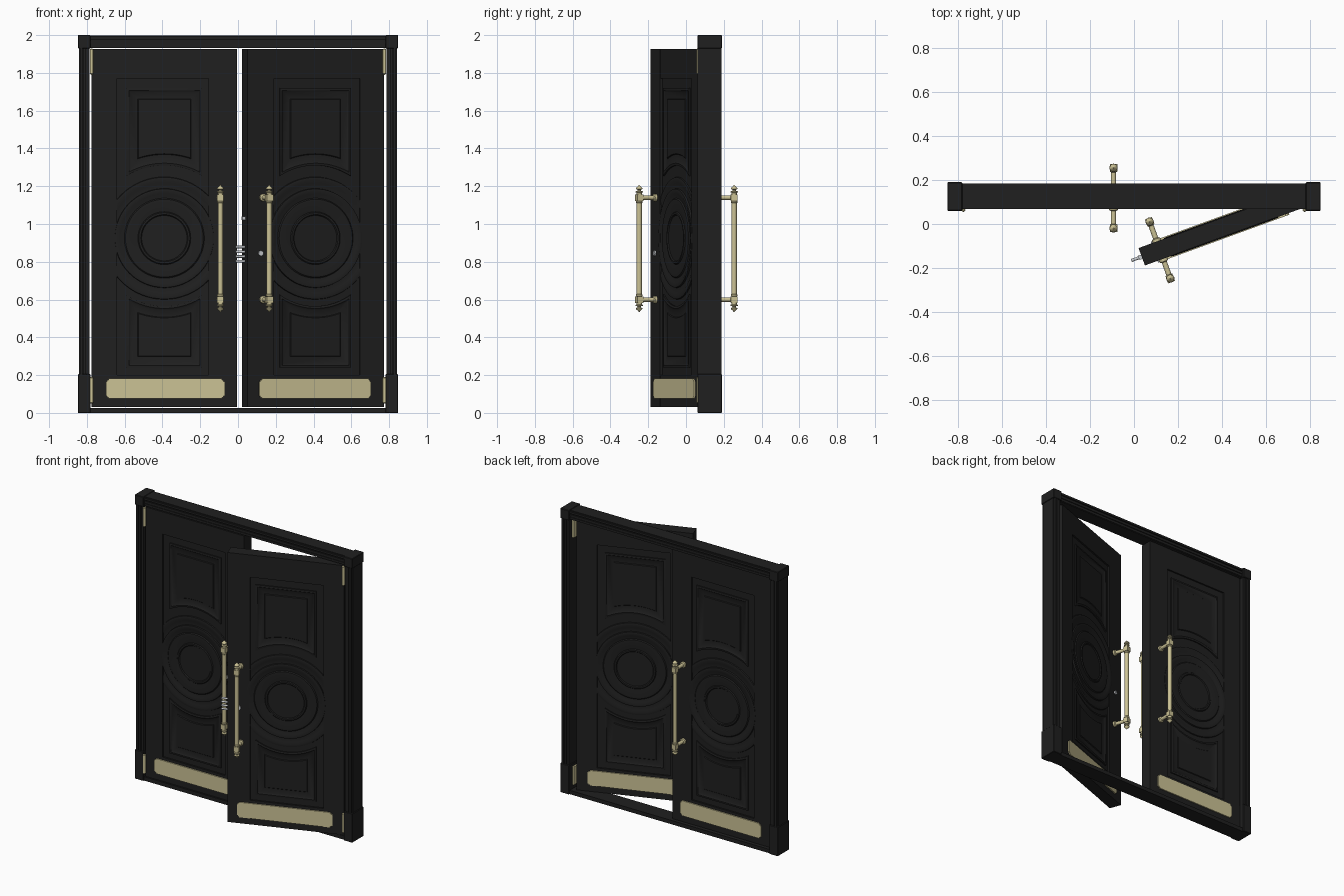
import bpy, bmesh, math
from mathutils import Matrix, Vector

if "Cube" in bpy.data.objects:
    bpy.data.objects.remove(bpy.data.objects["Cube"], do_unlink=True)


def material(name, rgb):
    m = bpy.data.materials.new(name)
    m.use_nodes = True
    m.diffuse_color = (*rgb, 1)
    m.node_tree.nodes["Principled BSDF"].inputs["Base Color"].default_value = (*rgb, 1)
    return m


BLACK = material("black_paint", (0.014, 0.014, 0.014))
BRASS = material("pale_brass", (0.6, 0.54, 0.3))
STEEL = material("steel", (0.6, 0.62, 0.65))
T = Matrix.Translation


def finish(name, bm, mat, matrix=Matrix()):
    bm.transform(matrix)
    bmesh.ops.recalc_face_normals(bm, faces=bm.faces)
    me = bpy.data.meshes.new(name)
    bm.to_mesh(me)
    bm.free()
    me.materials.append(mat)
    me.shade_smooth()
    me.set_sharp_from_angle(angle=math.radians(35))
    ob = bpy.data.objects.new(name, me)
    bpy.context.collection.objects.link(ob)


def add_box(bm, x, y, z):
    lo, hi = Vector((x[0], y[0], z[0])), Vector((x[1], y[1], z[1]))
    m = T((lo + hi) / 2) @ Matrix.Diagonal((*(hi - lo), 1))
    bmesh.ops.create_cube(bm, size=1, matrix=m)


def add_loft(bm, loops):
    """Skin a stack of equal-length loops and cap both ends."""
    rings = [[bm.verts.new(p) for p in loop] for loop in loops]
    n = len(rings[0])
    for a, b in zip(rings, rings[1:]):
        for i in range(n):
            j = (i + 1) % n
            bm.faces.new((a[i], a[j], b[j], b[i]))
    bm.faces.new(rings[0])
    bm.faces.new(rings[-1])


def add_lathe(bm, profile, matrix=Matrix(), n=16):
    """Turn (radius, height) points about z, then place them."""
    angles = [math.tau * i / n for i in range(n)]
    add_loft(bm, [[matrix @ Vector((r * math.cos(a), r * math.sin(a), h)) for a in angles]
                  for r, h in profile])


TO_FRONT = Matrix.Rotation(math.pi / 2, 4, "X")      # z axis turned to -y
TO_EDGE = Matrix.Rotation(-math.pi / 2, 4, "Y")      # z axis turned to -x
HALF_W, HALF_T, FIELD = 0.385, 0.042, 0.25
BOTTOM, TOP, CENTRE = 0.03, 1.927, 0.925


def arched_outline(hw, flat, radius, side, depth):
    """Rectangle whose edge facing the medallion follows its circle."""
    pts = [(-hw, -depth, flat), (hw, -depth, flat)]
    for i in range(17):
        u = hw * (1 - i / 8)
        pts.append((u, -depth, CENTRE + side * math.sqrt(radius ** 2 - u * u)))
    return pts


def door_leaf(prefix, place):
    # Slab with raised stiles and rails around a sunken field
    bm = bmesh.new()
    add_box(bm, (-FIELD, FIELD), (-0.03, 0.03), (BOTTOM, TOP))
    thick = (-HALF_T, HALF_T)
    add_box(bm, (-HALF_W, -0.235), thick, (BOTTOM, TOP))
    add_box(bm, (FIELD, HALF_W), thick, (BOTTOM, TOP))
    for z in ((BOTTOM, 0.2), (1.77, TOP)):
        add_box(bm, (-0.235, FIELD), (-0.041, 0.041), z)
    finish(prefix + "_door_slab", bm, BLACK, place)

    for label, face in (("front", Matrix()), ("back", Matrix.Scale(-1, 4, (0, 1, 0)))):
        m = place @ face
        # Arched upper and lower panels with stepped mouldings
        bm = bmesh.new()
        steps = [(0, 0.028), (0, 0.038), (0.012, 0.04), (0.022, 0.033),
                 (0.058, 0.033), (0.062, 0.038), (0.075, 0.038)]
        for flat, radius, side in ((1.72, 0.385, 1), (0.24, 0.36, -1)):
            add_loft(bm, [arched_outline(0.2 - t, flat - side * t, radius + t, side, d)
                          for t, d in steps])
        finish(f"{prefix}_{label}_panels", bm, BLACK, m)

        # Round medallion with turned rings
        bm = bmesh.new()
        rings = [(0.325, 0.028), (0.322, 0.037), (0.305, 0.04), (0.29, 0.034),
                 (0.263, 0.034), (0.261, 0.044), (0.25, 0.046), (0.235, 0.041),
                 (0.212, 0.037), (0.206, 0.043), (0.195, 0.044), (0.14, 0.037),
                 (0.135, 0.043), (0.125, 0.043), (0.12, 0.037)]
        add_lathe(bm, rings, T((0, 0, CENTRE)) @ TO_FRONT, 64)
        finish(f"{prefix}_{label}_medallion", bm, BLACK, m)

        # Kick plate with notched corners
        bm = bmesh.new()
        hw, hh, c = 0.315, 0.053, 0.014
        quarter = [(hw, hh - c), (hw - c / 2, hh - c), (hw - c / 2, hh - c / 2),
                   (hw - c, hh - c / 2), (hw - c, hh)]
        shape = quarter + [(-x, z) for x, z in quarter[::-1]]
        shape += [(-x, -z) for x, z in shape]
        add_loft(bm, [[(x - 0.005, y, z + 0.128) for x, z in shape]
                      for y in (-HALF_T, -HALF_T - 0.008)])
        finish(f"{prefix}_{label}_kick_plate", bm, BRASS, m)

        # Pull handle: turned bar with finials on two posts
        bm = bmesh.new()
        u, v, mid = -0.297, -0.1375, 0.87
        half = [(0.014, 0.24), (0.017, 0.243), (0.017, 0.25), (0.014, 0.253),
                (0.014, 0.295), (0.019, 0.298), (0.019, 0.303), (0.009, 0.306),
                (0.009, 0.311), (0.018, 0.316), (0.016, 0.322), (0.007, 0.329),
                (0.002, 0.336)]
        bar = [(r, -h) for r, h in half[::-1]] + half
        add_lathe(bm, bar, T((u, v, mid)))
        length = -v - HALF_T
        post = [(0.02, 0), (0.02, 0.012), (0.012, 0.016), (0.012, length - 0.02),
                (0.016, length - 0.018), (0.016, length)]
        for z in (mid - 0.27, mid + 0.27):
            add_lathe(bm, post, T((u, -HALF_T, z)) @ TO_FRONT)
            add_box(bm, (u - 0.017, u + 0.017), (v - 0.017, v + 0.017), (z - 0.017, z + 0.017))
        finish(f"{prefix}_{label}_pull_handle", bm, BRASS, m)


def lock_set(place):
    # Lock cylinder on both faces
    bm = bmesh.new()
    add_lathe(bm, [(0.014, -0.05), (0.014, 0.05)], T((-0.31, 0, 0.845)) @ TO_FRONT)
    finish("lock_cylinder", bm, STEEL, place)
    # Bolts and latch from the free edge
    bm = bmesh.new()
    for i in range(4):
        add_lathe(bm, [(0.007, 0), (0.007, 0.053), (0.005, 0.056)],
                  T((-0.38, 0, 0.803 + 0.025 * i)) @ TO_EDGE, 12)
    add_box(bm, (-0.4, -0.38), (-0.01, 0.01), (1.02, 1.04))
    finish("lock_bolts", bm, STEEL, place)


# Doors: model's left leaf stands ajar, right leaf is closed
closed = T((0.39, 0.1175, 0))
hinge = T((0.775, 0.07, 0))
ajar = hinge @ Matrix.Rotation(math.radians(20), 4, "Z") @ hinge.inverted() @ closed
flip = Matrix.Scale(-1, 4, (1, 0, 0))
door_leaf("left", ajar)
door_leaf("right", flip @ closed)
lock_set(ajar)

# Jambs, corner blocks and hinges
for side, m in (("left", Matrix()), ("right", flip)):
    bm = bmesh.new()
    add_box(bm, (0.785, 0.843), (0.075, 0.175), (0.1, 1.96))
    for x, y in ((0.786, 0.006), (0.804, 0.01), (0.823, 0.014)):
        add_box(bm, (x, x + 0.013), (0.075 - y, 0.175 + y), (0.1, 1.96))
    finish(side + "_jamb", bm, BLACK, m)
    bm = bmesh.new()
    for z in ((0, 0.205), (1.93, 2)):
        add_box(bm, (0.78, 0.848), (0.06, 0.19), z)
    bmesh.ops.bevel(bm, geom=bm.edges[:], offset=0.003, segments=1, affect="EDGES")
    finish(side + "_corner_blocks", bm, BLACK, m)
    bm = bmesh.new()
    for z in (0.05, 1.79):
        add_lathe(bm, [(0.004, z), (0.009, z + 0.006), (0.009, z + 0.134), (0.004, z + 0.14)],
                  T((0.775, 0.064, 0)), 12)
        add_box(bm, (0.768, 0.782), (0.064, 0.15), (z + 0.006, z + 0.134))
    finish(side + "_hinges", bm, BRASS, m)

# Header with stepped moulding, and threshold
bm = bmesh.new()
add_box(bm, (-0.8, 0.8), (0.077, 0.173), (1.932, 1.997))
for z, y in ((1.936, 0.004), (1.956, 0.006), (1.978, 0.01)):
    add_box(bm, (-0.8, 0.8), (0.077 - y, 0.173 + y), (z, z + 0.014))
finish("header", bm, BLACK)
bm = bmesh.new()
add_box(bm, (-0.8, 0.8), (0.07, 0.18), (0, 0.027))
finish("threshold", bm, BLACK)
